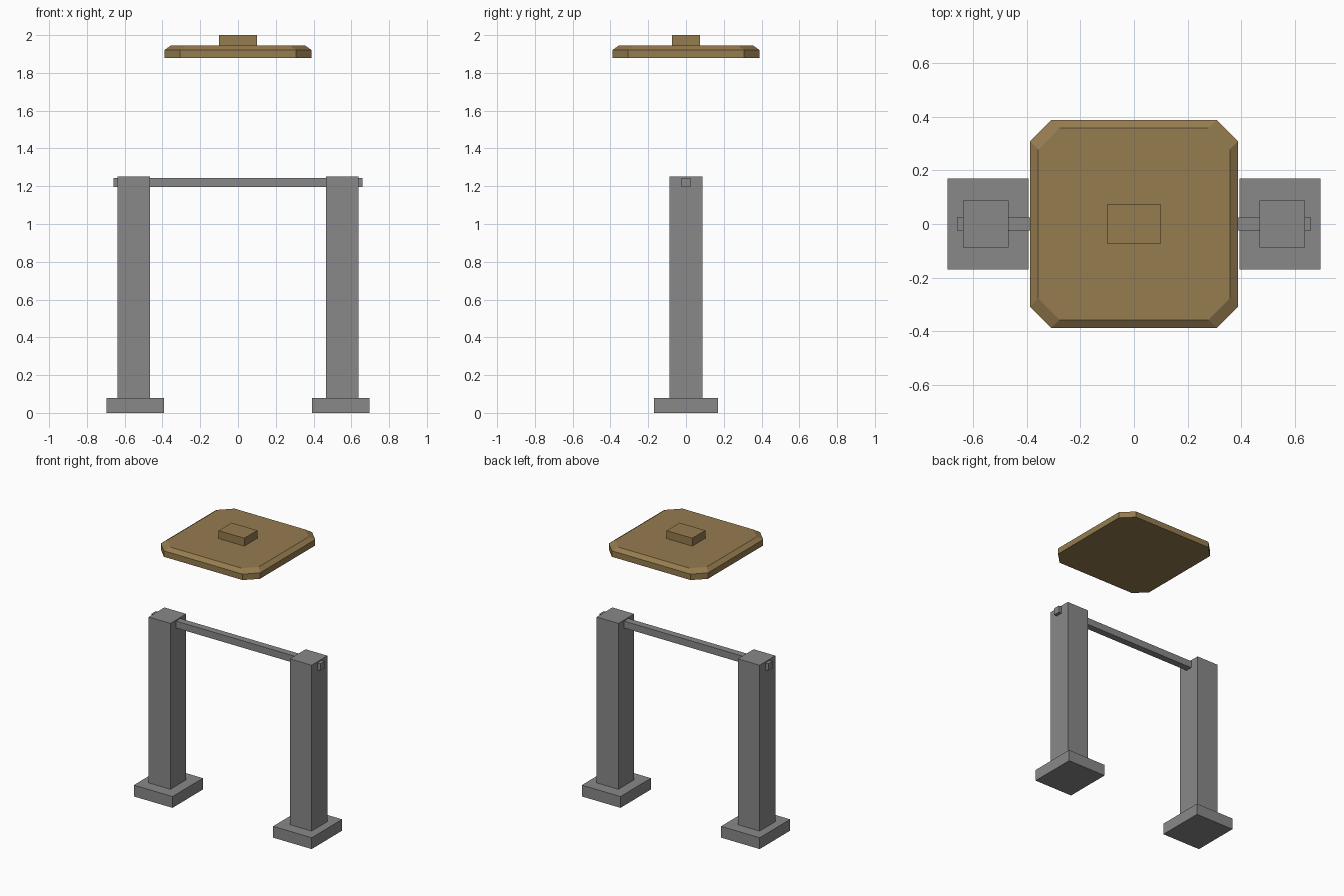
import bpy, bmesh

if "Cube" in bpy.data.objects:
    bpy.data.objects.remove(bpy.data.objects["Cube"])


def material(name, color):
    m = bpy.data.materials.new(name)
    m.diffuse_color = (*color, 1)
    m.use_nodes = True
    m.node_tree.nodes["Principled BSDF"].inputs["Base Color"].default_value = m.diffuse_color
    return m


grey = material("grey_metal", (0.25, 0.25, 0.25))
brown = material("brown_wood", (0.30, 0.20, 0.078))


def add_object(name, bm, mat):
    bmesh.ops.recalc_face_normals(bm, faces=bm.faces)
    mesh = bpy.data.meshes.new(name)
    bm.to_mesh(mesh)
    bm.free()
    mesh.materials.append(mat)
    obj = bpy.data.objects.new(name, mesh)
    bpy.context.collection.objects.link(obj)
    return obj


def box(name, x0, x1, half_y, z0, z1, mat):
    bm = bmesh.new()
    bmesh.ops.create_cube(bm, size=1)
    for v in bm.verts:
        v.co = (x0 if v.co.x < 0 else x1, 2 * half_y * v.co.y, z0 if v.co.z < 0 else z1)
    return add_object(name, bm, mat)


# Feet and posts, mirrored left and right
for side, s in (("left", -1), ("right", 1)):
    box(side + "_foot", *sorted((s * 0.393, s * 0.695)), 0.17, 0, 0.08, grey)
    box(side + "_post", *sorted((s * 0.467, s * 0.637)), 0.088, 0.08, 1.252, grey)

# Crossbar, running through both posts
box("crossbar", -0.66, 0.66, 0.024, 1.195, 1.244, grey)

# Floating lid: clipped square with a sloped upper rim
bm = bmesh.new()
rings = []
for z, a, b in ((1.88, 0.388, 0.308), (1.922, 0.388, 0.308), (1.944, 0.357, 0.277)):
    outline = [(a, -b), (a, b), (b, a), (-b, a), (-a, b), (-a, -b), (-b, -a), (b, -a)]
    rings.append([bm.verts.new((x, y, z)) for x, y in outline])
for low, high in zip(rings, rings[1:]):
    for i in range(8):
        j = (i + 1) % 8
        bm.faces.new((low[i], low[j], high[j], high[i]))
bm.faces.new(rings[0])
bm.faces.new(rings[-1])
add_object("lid", bm, brown)

# Block handle on the lid
box("lid_handle", -0.10, 0.10, 0.073, 1.944, 2.0, brown)
